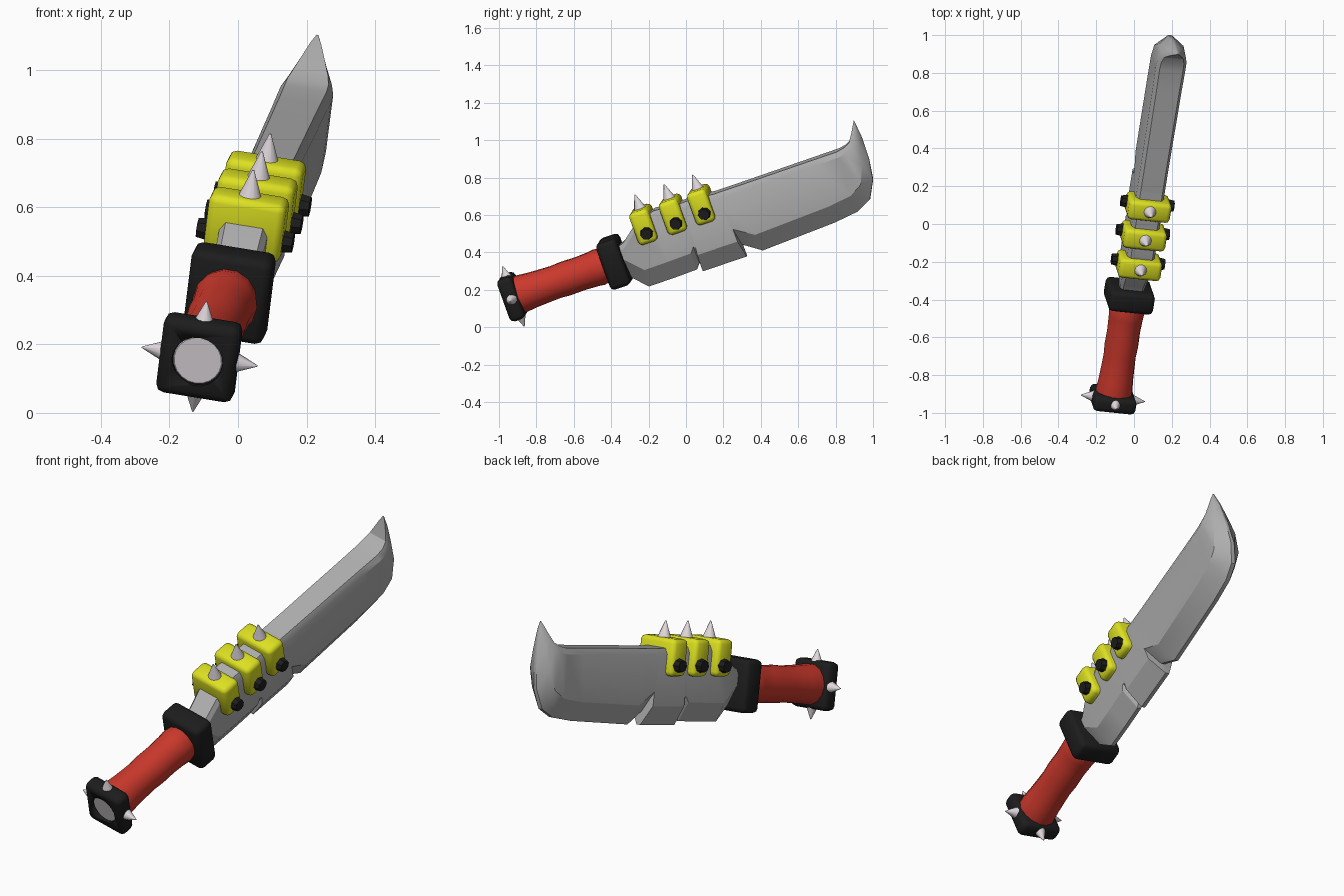
import bpy, bmesh, math
from mathutils import Matrix, Vector

if "Cube" in bpy.data.objects:
    bpy.data.objects.remove(bpy.data.objects["Cube"])

# Knife frame: X = thickness, Y = along the knife, Z = towards the spine
ORIGIN = Vector((-0.025, -0.38, 0.35))
along = Vector((0.15, 0.935, 0.32)).normalized()
side = along.cross(Vector((0.12, -0.32, 0.94))).normalized()
up = side.cross(along)
FRAME = Matrix.Translation(ORIGIN) @ Matrix((side, along, up)).transposed().to_4x4()


def material(name, rgb):
    m = bpy.data.materials.new(name)
    m.diffuse_color = (*rgb, 1)
    m.use_nodes = True
    m.node_tree.nodes["Principled BSDF"].inputs["Base Color"].default_value = m.diffuse_color
    return m


BLACK = material("black", (0.012, 0.012, 0.012))
RED = material("red", (0.6, 0.04, 0.025))
YELLOW = material("yellow", (0.72, 0.75, 0.015))
PALE = material("pale_metal", (0.75, 0.69, 0.73))
STEEL = material("steel", (0.42, 0.42, 0.42))


def finish(bm, name, mat, angle=35):
    bmesh.ops.recalc_face_normals(bm, faces=bm.faces)
    me = bpy.data.meshes.new(name)
    bm.to_mesh(me)
    bm.free()
    me.transform(FRAME)
    me.materials.append(mat)
    ob = bpy.data.objects.new(name, me)
    bpy.context.collection.objects.link(ob)
    bpy.ops.object.select_all(action='DESELECT')
    ob.select_set(True)
    bpy.context.view_layer.objects.active = ob
    bpy.ops.object.shade_smooth_by_angle(angle=math.radians(angle))
    return ob


def block(name, centre, size, mat, bevel):
    bm = bmesh.new()
    bmesh.ops.create_cube(bm, size=1, matrix=Matrix.Translation(centre) @ Matrix.Diagonal((*size, 1)))
    bmesh.ops.bevel(bm, geom=bm.edges[:], offset=bevel, segments=2, profile=0.5, affect='EDGES')
    return finish(bm, name, mat, 50)


def cone(name, base, direction, r1, r2, height, mat, sides=12):
    bm = bmesh.new()
    d = Vector(direction)
    m = Matrix.Translation(Vector(base) + d * height / 2) @ d.to_track_quat('Z', 'Y').to_matrix().to_4x4()
    bmesh.ops.create_cone(bm, cap_ends=True, segments=sides, radius1=r1, radius2=r2, depth=height, matrix=m)
    return finish(bm, name, mat)


def loft(name, rings, mat, angle=35):
    bm = bmesh.new()
    vs = [[bm.verts.new(p) for p in ring] for ring in rings]
    n = len(vs[0])
    for a, b in zip(vs, vs[1:]):
        for i in range(n):
            bm.faces.new((a[i], a[(i + 1) % n], b[(i + 1) % n], b[i]))
    bm.faces.new(vs[0])
    bm.faces.new(vs[-1])
    return finish(bm, name, mat, angle)


def from_side(y, z):
    """Point on the knife's middle plane seen at (y, z) from the right."""
    dy, dz = y - ORIGIN.y, z - ORIGIN.z
    det = along.y * up.z - up.y * along.z
    return Vector((0, (up.z * dy - up.y * dz) / det, (along.y * dz - along.z * dy) / det))


# Blade: cross-sections given as spine y, z, edge y, z, half thickness
stations = [
    (-.38, .42, -.38, .31, .06), (-.33, .46, -.30, .273, .068), (-.26, .57, -.198, .219, .072),
    (-.17, .63, -.06, .266, .074), (-.03, .668, .059, .31, .075), (-.02, .672, .073, .345, .075),
    (-.01, .675, .086, .342, .075), (0, .68, .091, .30, .075), (.16, .722, .326, .38, .075),
    (.17, .726, .30, .444, .075), (.28, .763, .412, .412, .075), (.70, .908, .797, .561, .078),
    (.813, .947, .92, .62, .08), (.85, .968, .984, .684, .078), (.877, .995, 1.0, .79, .066),
    (.887, 1.04, .979, .898, .042), (.893, 1.08, .94, 1.016, .02), (.897, 1.104, .901, 1.10, .003)]
rings = []
for ty, tz, ey, ez, h in stations:
    top, edge = from_side(ty, tz), from_side(ey, ez)
    length = (edge - top).length
    f1, f2 = min(.03 / length, .25), 1 - min(.1 / length, .5)
    half = [(top, h * .78), (top.lerp(edge, f1), h), (top.lerp(edge, f2), h * .97), (edge, h * .15)]
    rings.append([p + Vector((t, 0, 0)) for p, t in half] +
                 [p - Vector((t, 0, 0)) for p, t in reversed(half)])
loft("blade", rings, STEEL, 30)

# Handle: slightly lumpy grip
grip = [(-.57, .1), (-.53, .102), (-.47, .096), (-.41, .093), (-.34, .09), (-.28, .094),
        (-.2, .092), (-.12, .096), (-.09, .1), (-.03, .088)]
loft("handle", [[(r * .96 * math.cos(a), u, r * math.sin(a))
                 for a in (math.tau * i / 14 for i in range(14))] for u, r in grip], RED, 40)

# Guard and pommel, the pommel with a shallow round recess
block("guard", (0, 0, 0), (.24, .115, .262), BLACK, .024)
pommel = block("pommel", (0, -.585, 0), (.228, .085, .238), BLACK, .024)
cutter = cone("recess_cutter", (0, -.7, 0), (0, 1, 0), .075, .075, .086, BLACK, 20)
cut = pommel.modifiers.new("recess", 'BOOLEAN')
cut.object = cutter
cut.solver = 'EXACT'
bpy.context.view_layer.objects.active = pommel
bpy.ops.object.modifier_apply(modifier=cut.name)
bpy.data.objects.remove(cutter)
cone("pommel_cap", (0, -.612, 0), (0, -1, 0), .0755, .07, .004, PALE, 20)

# Pommel spikes on the four sides
for i in range(4):
    d = Vector((round(math.cos(i * math.pi / 2)), 0, round(math.sin(i * math.pi / 2))))
    cone(f"pommel_spike_{i + 1}", Vector((0, -.58, 0)) + d * .108, d, .03, .002, .064, PALE)

# Three clamps, each with a spike on top and a bolt on both sides
for i, u in enumerate((.222, .39, .552), 1):
    block(f"clamp_{i}", (0, u, .138), (.228, .108, .182), YELLOW, .022)
    cone(f"clamp_spike_{i}", (0, u + .003, .22), (0, 0, 1), .036, .003, .087, PALE)
    for s in (-1, 1):
        cone(f"bolt_{i}_{'right' if s > 0 else 'left'}", (s * .1, u + .008, .102), (s, 0, 0),
             .037, .03, .042, BLACK, 8)
